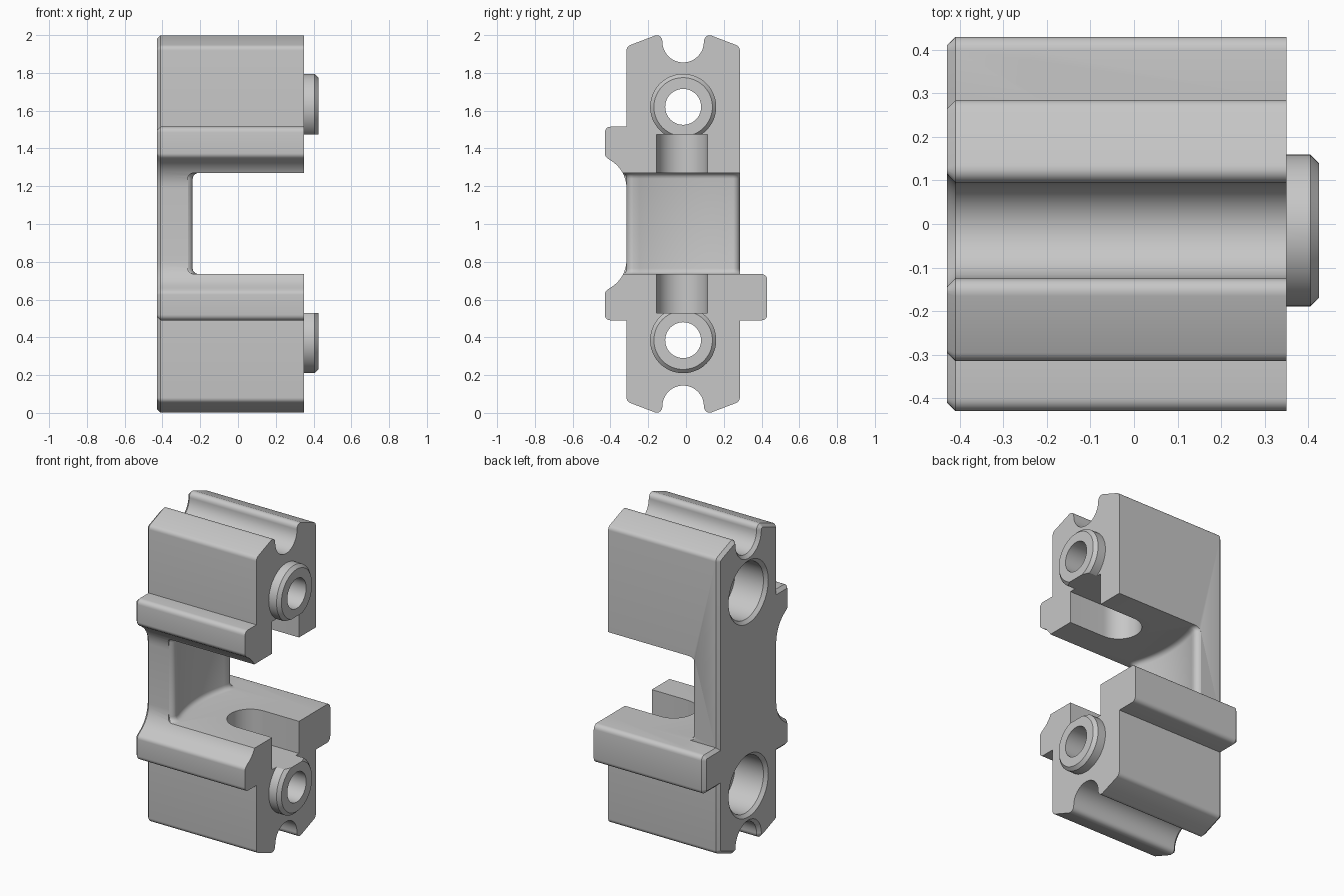
import bpy, bmesh, math
from mathutils import Vector

cube = bpy.data.objects.get("Cube")
if cube:
    bpy.data.objects.remove(cube)

grey = bpy.data.materials.new("plain_grey")
grey.use_nodes = True
colour = (0.57, 0.57, 0.57, 1)
grey.diffuse_color = colour
grey.node_tree.nodes["Principled BSDF"].inputs["Base Color"].default_value = colour

MID = -0.015            # y of the symmetry plane
BACK, FACE = -0.43, 0.35  # x of the two ends
HOLES = (0.385, 1.62)


def rounded(corners, steps=5):
    """Outline with each (u, v, radius) corner replaced by an arc."""
    out = []
    for i, (u, v, r) in enumerate(corners):
        p = Vector((u, v))
        if r == 0:
            out.append(p)
            continue
        a = (Vector(corners[i - 1][:2]) - p).normalized()
        b = (Vector(corners[(i + 1) % len(corners)][:2]) - p).normalized()
        half = a.angle(b) / 2
        c = p + (a + b).normalized() * (r / math.sin(half))
        t = r / math.tan(half)
        start, end = p + a * t - c, p + b * t - c
        for k in range(steps + 1):
            # evenly swept arc: blend the two end directions by sine weights
            sweep = math.pi - 2 * half
            w0 = math.sin(sweep * (1 - k / steps)) / math.sin(sweep)
            w1 = math.sin(sweep * k / steps) / math.sin(sweep)
            out.append(c + start * w0 + end * w1)
    return out


def arc(cu, cv, r, a0, a1, n=16):
    angles = [math.radians(a0 + (a1 - a0) * k / n) for k in range(n + 1)]
    return [(cu + r * math.cos(a), cv + r * math.sin(a), 0) for a in angles]


def finish(name, bm):
    bmesh.ops.recalc_face_normals(bm, faces=bm.faces)
    mesh = bpy.data.meshes.new(name)
    bm.to_mesh(mesh)
    bm.free()
    mesh.materials.append(grey)
    ob = bpy.data.objects.new(name, mesh)
    bpy.context.collection.objects.link(ob)
    return ob


def prism(name, outline, lo, hi, axis, bevel=None):
    """Extrude an outline along x or z; bevel = (edge rule, offset, segments)."""
    bm = bmesh.new()
    rings = []
    for h in (lo, hi):
        rings.append([bm.verts.new((h, p[0], p[1]) if axis == "x" else (p[0], p[1], h))
                      for p in outline])
    for i in range(len(outline)):
        bm.faces.new((rings[0][i - 1], rings[0][i], rings[1][i], rings[1][i - 1]))
    for ring in rings:
        bm.faces.new(ring)
    bmesh.ops.recalc_face_normals(bm, faces=bm.faces)
    if bevel:
        rule, size, segments = bevel
        bmesh.ops.bevel(bm, geom=[e for e in bm.edges if rule(e)], offset=size,
                        segments=segments, profile=0.5, affect="EDGES")
    return finish(name, bm)


def lathe(name, profile, z, sides=48):
    """Solid of revolution about an x-parallel axis, from (x, radius) pairs."""
    bm = bmesh.new()
    rings = []
    for x, r in profile:
        rings.append([bm.verts.new((x, MID + r * math.cos(math.tau * k / sides),
                                    z + r * math.sin(math.tau * k / sides)))
                      for k in range(sides)])
    for a, b in zip(rings, rings[1:]):
        for k in range(sides):
            j = (k + 1) % sides
            bm.faces.new((a[k], a[j], b[j], b[k]))
    bm.faces.new(rings[0])
    bm.faces.new(rings[-1])
    return finish(name, bm)


def combine(target, tool, operation):
    mod = target.modifiers.new(tool.name, "BOOLEAN")
    mod.operation, mod.solver, mod.object = operation, "EXACT", tool
    bpy.context.view_layer.objects.active = target
    bpy.ops.object.modifier_apply(modifier=mod.name)
    bpy.data.objects.remove(tool)


# Side outline, counter-clockwise from the lower front corner
front, rear = MID - 0.3, MID + 0.3
low_groove = arc(MID, 0.035, 0.11, 180, 0)
top_groove = arc(MID, 1.965, 0.11, 360, 180)
scoop = 0.17
low_scoop = arc(front - scoop, 0.81, scoop, 0, -62, 8)
top_scoop = arc(front - scoop, 1.19, scoop, 62, 0, 8)
outline = (
    [(front, 0.06, 0.03), (MID - 0.11, -0.0124, 0.03)] + low_groove
    + [(MID + 0.11, -0.0124, 0.03), (rear, 0.06, 0.03),
       (rear, 0.49, 0), (0.43, 0.49, 0.03), (0.43, 0.735, 0.03), (rear, 0.735, 0),
       (rear, 1.94, 0.03), (MID + 0.11, 2.0124, 0.03)] + top_groove
    + [(MID - 0.11, 2.0124, 0.03), (front, 1.94, 0.03),
       (front, 1.515, 0), (-0.43, 1.515, 0.03), (-0.43, 1.36, 0.03)] + top_scoop
    + low_scoop + [(-0.43, 0.64, 0.03), (-0.43, 0.49, 0.03), (front, 0.49, 0)]
)

# Main body with a chamfered back end
body = prism("bracket_body", rounded(outline), BACK, FACE, "x",
             (lambda e: all(abs(v.co.x - BACK) < 1e-5 for v in e.verts), 0.02, 1))

# Round bosses on the open end
for z in HOLES:
    boss = lathe("boss", [(0.25, 0.175), (0.405, 0.175), (0.425, 0.155)], z)
    combine(body, boss, "UNION")

# Central gap: hollow inner wall with rounded vertical edges
wall = []
for k in range(17):
    t = k / 8 - 1
    wall.append((-0.24 - 0.045 * (1 - t * t), MID - 0.265 * t))
for k in range(1, 6):
    a = math.radians(k * 15)
    dx, dy = 0.035 * (1 - math.cos(a)), 0.035 * math.sin(a)
    wall.insert(0, (-0.24 - dx, MID + 0.265 + dy))
    wall.append((-0.24 - dx, MID - 0.265 - dy))
wall = [(wall[0][0], 0.6)] + wall + [(wall[-1][0], -0.6)]
gap = prism("gap_cutter", wall + [(0.6, -0.6), (0.6, 0.6)], 0.735, 1.27, "z",
            (lambda e: abs(e.verts[0].co.z - e.verts[1].co.z) < 1e-5
             and all(v.co.x < 0 for v in e.verts), 0.03, 4))
combine(body, gap, "DIFFERENCE")

# Round-ended slot through both jaws
slot_plan = arc(0.10, -0.02, 0.135, 90, 270, 20) + [(0.6, -0.155), (0.6, 0.115)]
combine(body, prism("slot_cutter", slot_plan, 0.53, 1.475, "z"), "DIFFERENCE")

# Stepped bores with a chamfered socket at the back
for z in HOLES:
    bore = lathe("bore_cutter", [(-0.45, 0.22), (-0.41, 0.18), (-0.21, 0.18),
                                 (-0.21, 0.095), (0.6, 0.095)], z)
    combine(body, bore, "DIFFERENCE")

bpy.ops.object.select_all(action="DESELECT")
body.select_set(True)
bpy.context.view_layer.objects.active = body
bpy.ops.object.shade_smooth_by_angle(angle=math.radians(30))
